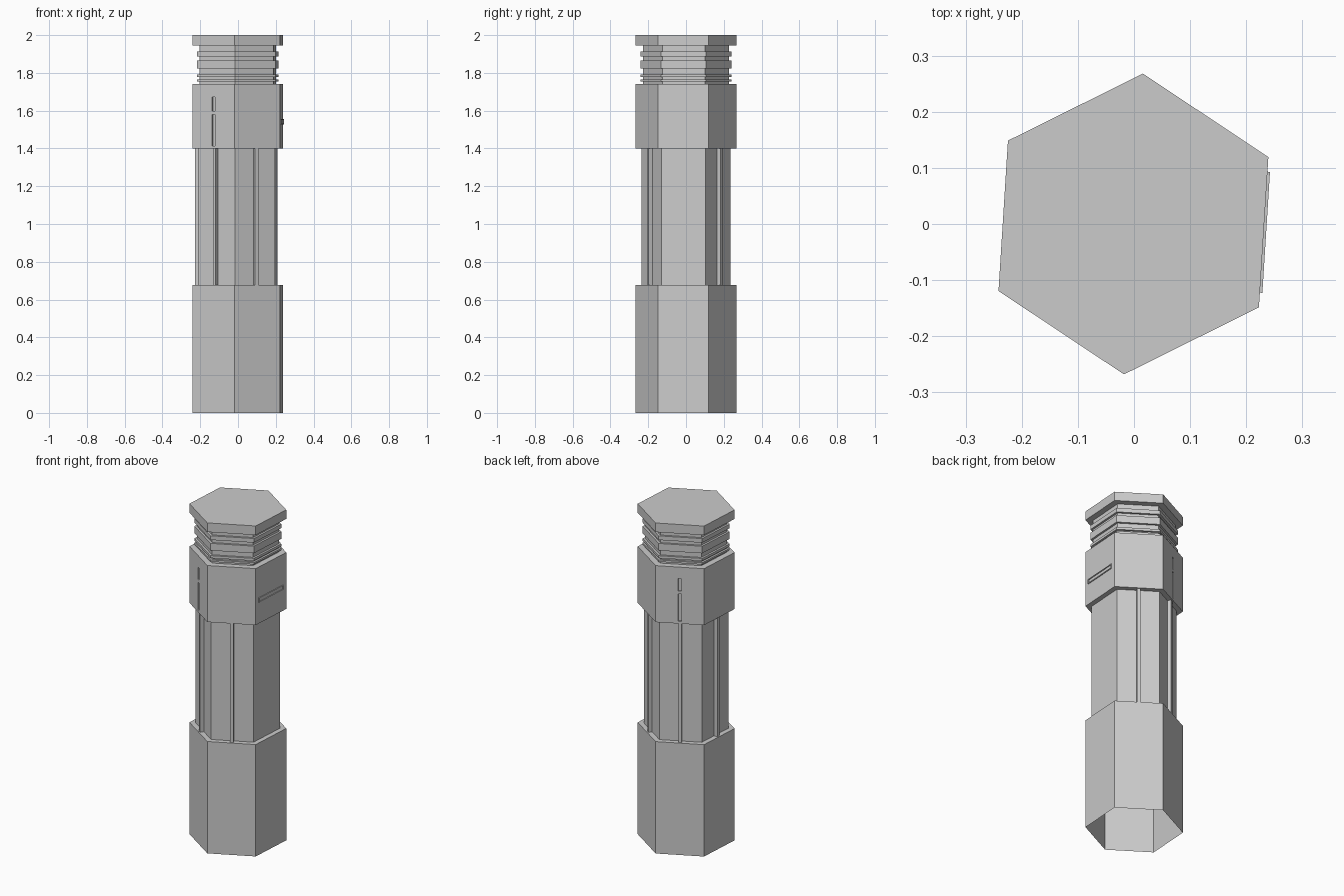
import bpy, bmesh, math
from mathutils import Matrix, Vector

if "Cube" in bpy.data.objects:
    bpy.data.objects.remove(bpy.data.objects["Cube"])

R = 0.2685                       # outer hexagon corner radius
TURN = math.radians(26.4)        # direction of the first corner
APO = math.cos(math.pi / 6)      # corner radius -> face distance
CX = -0.001
FACES = [math.radians(a) for a in (-3.6, 56.4, 116.4, 176.4, -123.6, -63.6)]


def new_object(name, bm):
    bmesh.ops.recalc_face_normals(bm, faces=bm.faces)
    me = bpy.data.meshes.new(name)
    bm.to_mesh(me)
    bm.free()
    ob = bpy.data.objects.new(name, me)
    bpy.context.collection.objects.link(ob)
    return ob


def add_box(bm, angle, d0, d1, t0, t1, z0, z1):
    """Box on a hexagon side: d = distance outward, t = along the side."""
    m = (Matrix.Translation((CX, 0, 0)) @ Matrix.Rotation(angle, 4, 'Z')
         @ Matrix.Translation(((d0 + d1) / 2, (t0 + t1) / 2, (z0 + z1) / 2))
         @ Matrix.Diagonal((d1 - d0, t1 - t0, z1 - z0, 1)))
    bmesh.ops.create_cube(bm, size=1, matrix=m)


# Body: stepped hexagonal profile (radius, height)
RM, RN, RR = 0.235, 0.227, 0.241
profile = [(R, 0), (R, 0.677), (RM, 0.677), (RM, 1.40), (R, 1.40), (R, 1.742), (RN, 1.742)]
for lo, hi in [(1.755, 1.766), (1.777, 1.792), (1.823, 1.866), (1.887, 1.912)]:
    profile += [(RN, lo), (RR, lo), (RR, hi), (RN, hi)]
profile += [(RN, 1.945), (R, 1.945), (R, 2.0)]

bm = bmesh.new()
rings = [[bm.verts.new((CX + r * math.cos(TURN + k * math.pi / 3),
                        r * math.sin(TURN + k * math.pi / 3), z)) for k in range(6)]
         for r, z in profile]
for a, b in zip(rings, rings[1:]):
    for k in range(6):
        j = (k + 1) % 6
        bm.faces.new((a[k], a[j], b[j], b[k]))
bm.faces.new(rings[0])
bm.faces.new(rings[-1])
body = new_object("body", bm)

# Narrow vertical slots cut in two sides of the upper collar
bm = bmesh.new()
for i in (2, 4):
    for z0, z1 in ((1.414, 1.58), (1.597, 1.672)):
        add_box(bm, FACES[i], R * APO - 0.01, R * APO + 0.02, -0.009, 0.009, z0, z1)
cutter = new_object("slot_cutter", bm)
cutter.hide_render = True
mod = body.modifiers.new("slots", 'BOOLEAN')
mod.operation, mod.solver, mod.object = 'DIFFERENCE', 'EXACT', cutter
bpy.context.view_layer.update()
result = bpy.data.meshes.new_from_object(body.evaluated_get(bpy.context.evaluated_depsgraph_get()))
body.modifiers.clear()
body.data = result
bpy.data.objects.remove(cutter)

# Open the underside of the shell
bm = bmesh.new()
bm.from_mesh(body.data)
bottom = [f for f in bm.faces if f.calc_center_median().z < 1e-4]
bmesh.ops.delete(bm, geom=bottom, context='FACES_ONLY')
bm.to_mesh(body.data)
bm.free()

# Upright ribs on the grip, on every side except the right one
bm = bmesh.new()
for a in FACES[1:]:
    add_box(bm, a, RM * APO - 0.002, RM * APO + 0.022, -0.009, 0.009, 0.677, 1.40)
new_object("grip_ribs", bm)

# Thin raised rim around the switch on the right side
bm = bmesh.new()
d0, d1 = R * APO - 0.001, R * APO + 0.0045
w, z0, z1, t = 0.108, 1.527, 1.556, 0.005
add_box(bm, FACES[0], d0, d1, -w, w, z0, z0 + t)
add_box(bm, FACES[0], d0, d1, -w, w, z1 - t, z1)
add_box(bm, FACES[0], d0, d1, -w, -w + t, z0 + t, z1 - t)
add_box(bm, FACES[0], d0, d1, w - t, w, z0 + t, z1 - t)
new_object("switch_rim", bm)
